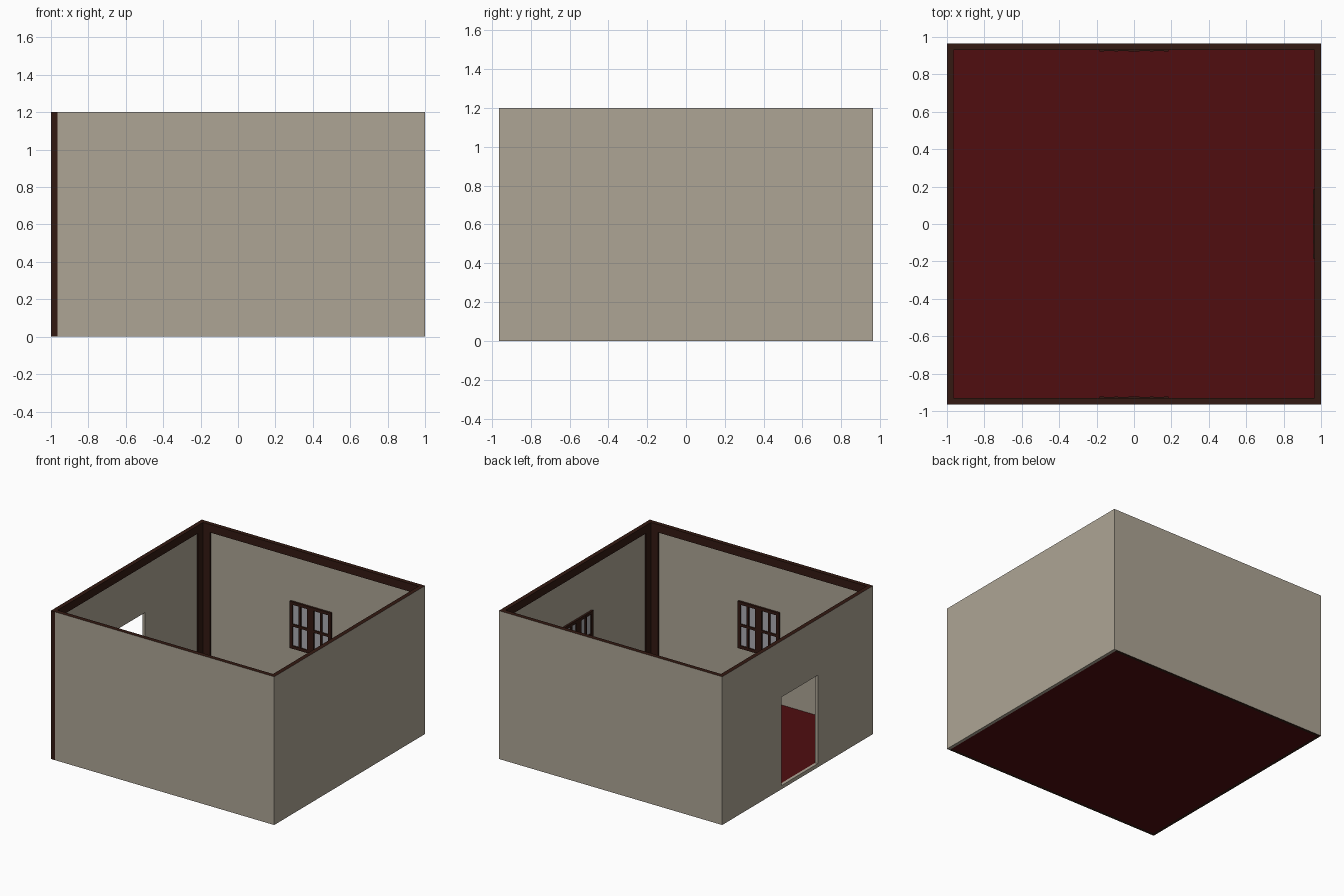
import bpy, bmesh
from math import pi
from mathutils import Matrix

if "Cube" in bpy.data.objects:
    bpy.data.objects.remove(bpy.data.objects["Cube"])


def material(name, rgb):
    m = bpy.data.materials.new(name)
    m.diffuse_color = (*rgb, 1)
    m.use_nodes = True
    m.node_tree.nodes["Principled BSDF"].inputs["Base Color"].default_value = m.diffuse_color
    return m


PLASTER = material("plaster", (0.42, 0.375, 0.30))
WOOD = material("dark_wood", (0.033, 0.010, 0.006))
CARPET = material("red_floor", (0.08, 0.004, 0.005))
GLASS = material("glass", (0.42, 0.42, 0.45))

X, Y, H = 1.0, 0.965, 1.2     # outer half sizes and height
T, D = 0.025, 0.035           # wall thickness, depth with trim
BAND = 0.065                  # trim width


def add_box(bm, x0, x1, y0, y1, z0, z1):
    m = Matrix.Translation(((x0 + x1) / 2, (y0 + y1) / 2, (z0 + z1) / 2))
    m = m @ Matrix.Diagonal((x1 - x0, y1 - y0, z1 - z0, 1))
    bmesh.ops.create_cube(bm, size=1, matrix=m)


def make(name, boxes, mats, edge_test=None, matrix=None):
    bm = bmesh.new()
    for b in boxes:
        add_box(bm, *b)
    bm.normal_update()
    for f in bm.faces:
        if edge_test and edge_test(f.normal):
            f.material_index = 1
    me = bpy.data.meshes.new(name)
    bm.to_mesh(me)
    bm.free()
    for m in mats:
        me.materials.append(m)
    ob = bpy.data.objects.new(name, me)
    bpy.context.collection.objects.link(ob)
    if matrix:
        ob.matrix_world = matrix
    return ob


# Walls: plaster on both sides, dark wood on the cut edges
two = [PLASTER, WOOD]
make("front_wall", [(-X + D, X - T, -Y, -Y + T, 0, H)], two, lambda n: abs(n.y) < 0.5)
make("back_wall", [(-X, X - T, Y - T, Y, 0, H)], two, lambda n: abs(n.y) < 0.5 and n.x > -0.5)
make("right_wall", [(X - T, X, -Y, Y, 0, H)], two, lambda n: n.z > 0.5)
left = make("left_wall", [(-X, -X + T, -Y, Y - T, 0, H)], two, lambda n: abs(n.x) < 0.5)

# Doorway cut through the left wall
cutter = make("doorway_cutter", [(-X - 0.1, -X + 0.1, -0.257, 0.206, 0.03, 0.745)], [PLASTER])
cutter.hide_render = True
cutter.hide_viewport = True
mod = left.modifiers.new("doorway", "BOOLEAN")
mod.operation = "DIFFERENCE"
mod.solver = "EXACT"
mod.object = cutter

# Floor slab
make("floor", [(-X + T, X - T, -Y + T, Y - T, 0, 0.03)], [CARPET])


# Inner trim: top beam and two corner posts per wall
# Local frame: the wall runs along x and its outer face is at y = 0, inside towards -y
def place(angle, dist):
    return Matrix.Rotation(angle, 4, "Z") @ Matrix.Translation((0, dist, 0))


sides = [("back", 0, Y, X), ("left", pi / 2, X, Y),
         ("front", pi, Y, X), ("right", -pi / 2, X, Y)]
for name, ang, dist, half in sides:
    w = half - T
    p = half - D - BAND
    boxes = [(-w, w, -D, -T, H - BAND, H),
             (-w, -p, -D, -T, 0.03, H - BAND),
             (p, w, -D, -T, 0.03, H - BAND)]
    make(name + "_trim", boxes, [WOOD], matrix=place(ang, dist))

# Exposed corner strip on the front, beside the left wall
make("front_corner_strip", [(-X + T, -X + D, -Y, -Y + T, 0, H)], [WOOD])

# Windows on the inside: two casements, each two panes wide and two high
W, Z0, Z1 = 0.185, 0.395, 0.775
zm = (Z0 + Z1) / 2
y0, y1 = -0.042, -T
for name, ang, dist, half in sides:
    if name == "left":
        continue
    bars = [(-0.03, 0.03, y0, y1, Z0, Z1)]
    for s in (-1, 1):
        for c, h in ((0.1725, 0.0125), (0.095, 0.009)):
            bars.append((s * c - h, s * c + h, y0, y1, Z0, Z1))
    for z, h in ((Z0 + 0.012, 0.012), (zm, 0.01), (Z1 - 0.012, 0.012)):
        bars.append((-W, W, y0 + 0.001, y1, z - h, z + h))
    m = place(ang, dist)
    make(name + "_window_frame", bars, [WOOD], matrix=m)
    make(name + "_window_glass", [(-W + 0.01, W - 0.01, -0.032, y1, Z0 + 0.01, Z1 - 0.01)],
         [GLASS], matrix=m)
